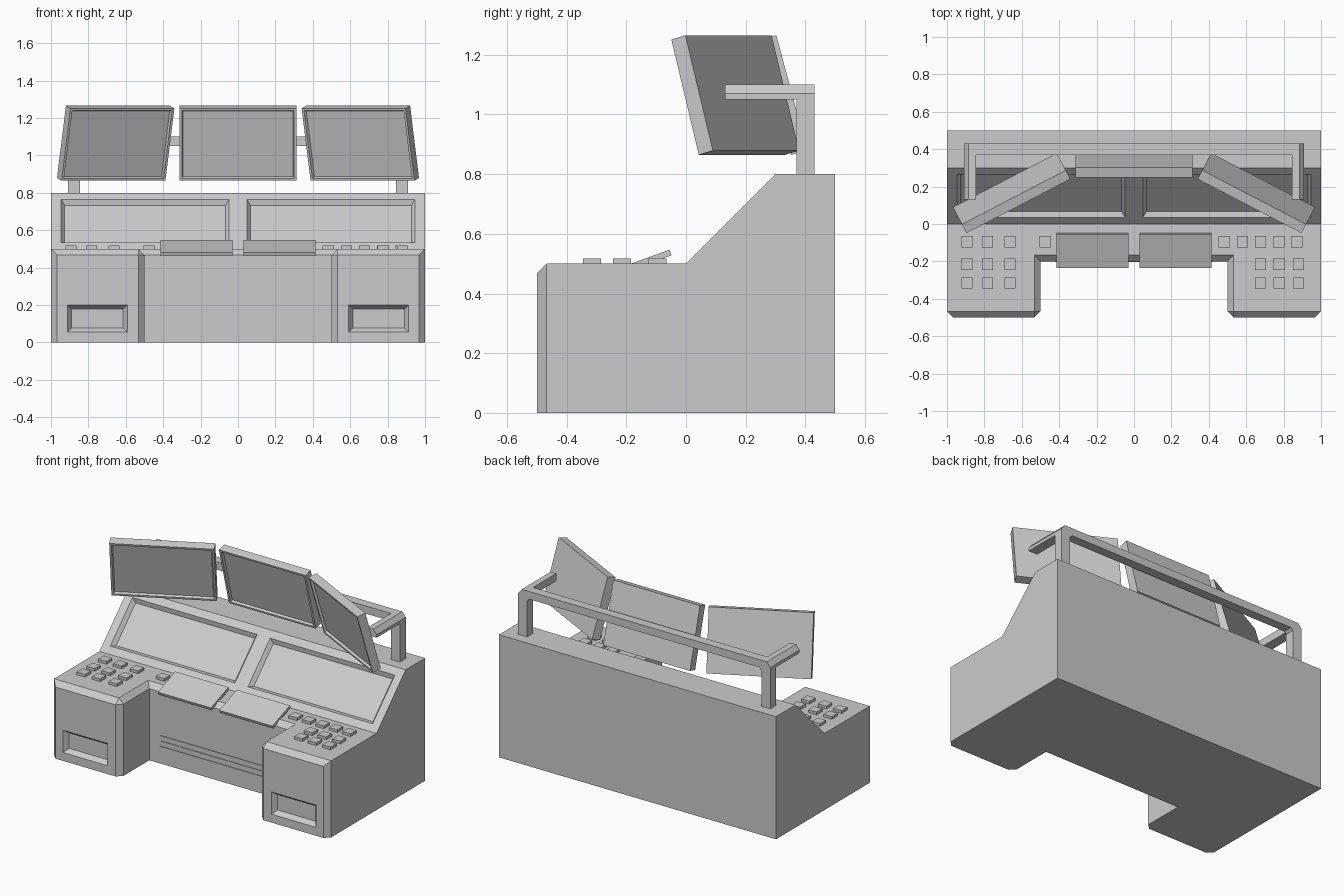
import bpy, bmesh
from math import radians
from mathutils import Matrix, Vector

cube = bpy.data.objects.get("Cube")
if cube:
    bpy.data.objects.remove(cube, do_unlink=True)

grey = bpy.data.materials.new("console_grey")
grey.use_nodes = True
COLOR = (0.6, 0.6, 0.6, 1)
grey.diffuse_color = COLOR
grey.node_tree.nodes["Principled BSDF"].inputs["Base Color"].default_value = COLOR


def finish(name, bm):
    bmesh.ops.remove_doubles(bm, verts=bm.verts, dist=1e-5)
    bmesh.ops.recalc_face_normals(bm, faces=bm.faces)
    mesh = bpy.data.meshes.new(name)
    bm.to_mesh(mesh)
    bm.free()
    mesh.materials.append(grey)
    obj = bpy.data.objects.new(name, mesh)
    bpy.context.scene.collection.objects.link(obj)
    return obj


def loft(name, rings):
    """Skin a stack of equal-length rings and cap both ends."""
    bm = bmesh.new()
    rows = [[bm.verts.new(p) for p in ring] for ring in rings]
    n = len(rows[0])
    for a, b in zip(rows, rows[1:]):
        for i in range(n):
            j = (i + 1) % n
            bm.faces.new((a[i], a[j], b[j], b[i]))
    bm.faces.new(rows[0])
    bm.faces.new(rows[-1])
    # weld doubled corners before fixing normals
    return finish(name, bm)


def box(name, x, y, z):
    ring = lambda h: [(x[0], y[0], h), (x[1], y[0], h), (x[1], y[1], h), (x[0], y[1], h)]
    return loft(name, [ring(z[0]), ring(z[1])])


def rect(w, h, z):
    return [Vector((sx * w / 2, sy * h / 2, z)) for sx, sy in ((-1, -1), (1, -1), (1, 1), (-1, 1))]


def recess(target, w, h, taper, depth, place):
    """Cut a tapered tray; local +z of place points out of the surface."""
    rings = [rect(w - 2 * taper, h - 2 * taper, -depth), rect(w + 2 * taper, h + 2 * taper, depth)]
    cutter = loft("recess_cutter", [[place @ p for p in r] for r in rings])
    cutter.hide_render = True
    cutter.hide_set(True)
    mod = target.modifiers.new("recess", 'BOOLEAN')
    mod.operation, mod.solver, mod.object = 'DIFFERENCE', 'EXACT', cutter
    return cutter


def apply_cuts(target, cutters):
    deps = bpy.context.evaluated_depsgraph_get()
    mesh = bpy.data.meshes.new_from_object(target.evaluated_get(deps))
    target.modifiers.clear()
    target.data = mesh
    for c in cutters:
        bpy.data.objects.remove(c, do_unlink=True)


# Desk: two pedestals around a knee space, chamfered front edges
def mirrored(half):
    return half + [(-x, y) for x, y in reversed(half)]


C = 0.033
low = mirrored([(-1, 0), (-1, C - 0.5), (C - 1, -0.5), (-0.5 - C, -0.5), (-0.5, C - 0.5), (-0.5, -0.2)])
high = mirrored([(-1, 0), (-1, C - 0.5), (-1, C - 0.5), (-0.5 - C, C - 0.5), (-0.5 - C, C - 0.5),
                 (-0.5 - C, C - 0.2)])
desk = loft("desk", [[(x, y, 0) for x, y in low], [(x, y, 0.5 - C) for x, y in low],
                     [(x, y, 0.5) for x, y in high]])
front = Matrix.Rotation(radians(90), 4, 'X')
apply_cuts(desk, [recess(desk, 0.32, 0.145, 0.022, 0.03,
                         Matrix.Translation((s * 0.752, -0.5, 0.127)) @ front) for s in (-1, 1)])

# Rear housing with sloped instrument face and two trays
profile = [(0, 0), (0, 0.5), (0.3, 0.8), (0.5, 0.8), (0.5, 0)]
housing = loft("rear_housing", [[(x, y, z) for y, z in profile] for x in (-1, 1)])
slope = Matrix.Rotation(radians(45), 4, 'X')
apply_cuts(housing, [recess(housing, 0.9, 0.325, 0.02, 0.025,
                            Matrix.Translation((s * 0.497, 0.15, 0.65)) @ slope) for s in (-1, 1)])

# Vent strips on the knee panel
for i in range(3):
    z = 0.1 + 0.035 * i
    box("vent_strip", (-0.42, 0.42), (-0.204, -0.199), (z, z + 0.014))

# Buttons on the desk top
spots = [(x, y) for x in (-0.893, -0.783, -0.663) for y in (-0.095, -0.215, -0.315)]
spots += [(x, y) for x in (0.677, 0.777, 0.88) for y in (-0.215, -0.315)]
spots += [(x, -0.095) for x in (-0.475, 0.483, 0.58, 0.677, 0.774, 0.87)]
for x, y in spots:
    box("button", (x - 0.03, x + 0.03), (y - 0.03, y + 0.03), (0.499, 0.518))

# Tilted keypads over the knee space
for s in (-1, 1):
    pad = box("keypad", (-0.192, 0.192), (-0.096, 0.096), (-0.02, 0))
    pad.matrix_world = Matrix.Translation((s * 0.222, -0.146, 0.514)) @ Matrix.Rotation(radians(20), 4, 'X')


# Monitors: slabs with a sunken screen, leaning forward
def monitor(name, pos, yaw):
    bm = bmesh.new()
    bmesh.ops.create_cube(bm, size=1, matrix=Matrix.Diagonal((0.626, 0.055, 0.4, 1)))
    bm.normal_update()
    face = [f for f in bm.faces if f.normal.y < -0.9]
    bmesh.ops.inset_region(bm, faces=face, thickness=0.018)
    bmesh.ops.inset_region(bm, faces=face, thickness=0.008, depth=-0.015)
    obj = finish(name, bm)
    obj.matrix_world = (Matrix.Translation(pos) @ Matrix.Rotation(radians(yaw), 4, 'Z')
                        @ Matrix.Rotation(radians(15), 4, 'X'))


monitor("center_monitor", (0, 0.328, 1.065), 0)
for s, side in ((1, "left"), (-1, "right")):
    monitor(side + "_monitor", (s * 0.654, 0.165, 1.065), -27.5 * s)

# Support rail: posts and cross bar as one chamfered arch, plus forward arms
arch = [(-0.91, 0.79), (-0.91, 1.07), (-0.885, 1.1)]
inner = [(-0.845, 0.79), (-0.845, 1.035), (-0.83, 1.05)]
outline = mirrored(arch) + list(reversed(mirrored(inner)))
loft("monitor_rail", [[(x, y, z) for x, z in outline] for y in (0.37, 0.43)])
arm = [(0.845, 1.05), (0.91, 1.05), (0.91, 1.07), (0.885, 1.1), (0.845, 1.1)]
for s in (-1, 1):
    loft("monitor_arm", [[(s * x, y, z) for x, z in arm] for y in (0.13, 0.371)])
